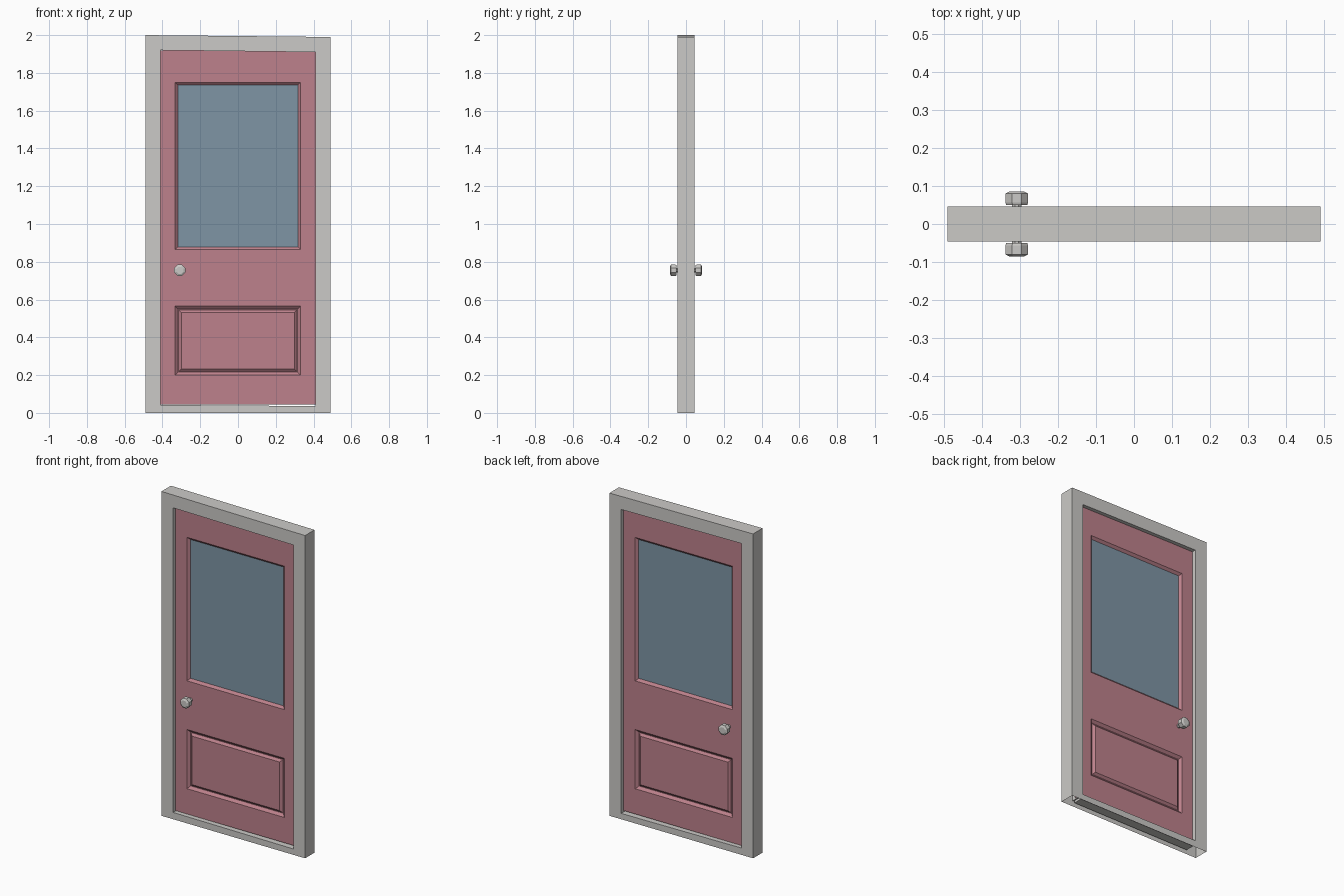
import bpy, bmesh, math
from mathutils import Matrix

if "Cube" in bpy.data.objects:
    bpy.data.objects.remove(bpy.data.objects["Cube"])


def material(name, rgb):
    m = bpy.data.materials.new(name)
    m.diffuse_color = (*rgb, 1)
    m.use_nodes = True
    m.node_tree.nodes["Principled BSDF"].inputs["Base Color"].default_value = m.diffuse_color
    return m


GREY = material("warm grey", (0.60, 0.59, 0.57))
PINK = material("dusty pink", (0.51, 0.222, 0.262))
BLUE = material("glass blue", (0.21, 0.30, 0.375))


def finish(name, bm, mat):
    bmesh.ops.remove_doubles(bm, verts=bm.verts, dist=0.0002)
    bmesh.ops.recalc_face_normals(bm, faces=bm.faces)
    me = bpy.data.meshes.new(name)
    bm.to_mesh(me)
    bm.free()
    me.materials.append(mat)
    ob = bpy.data.objects.new(name, me)
    bpy.context.collection.objects.link(ob)
    return ob


def face(bm, pts):
    return bm.faces.new([bm.verts.new(p) for p in pts])


def rect(x0, x1, z0, z1, y, inset=0):
    a, b, c, d = x0 + inset, x1 - inset, z0 + inset, z1 - inset
    return [(a, y, c), (b, y, c), (b, y, d), (a, y, d)]


def bridge(bm, a, b, skip=()):
    for i in range(4):
        if i not in skip:
            j = (i + 1) % 4
            face(bm, [a[i], a[j], b[j], b[i]])


def box(bm, x0, x1, y0, y1, z0, z1):
    a, b = rect(x0, x1, z0, z1, y0), rect(x0, x1, z0, z1, y1)
    bridge(bm, a, b)
    face(bm, a)
    face(bm, b)


# Frame: rectangular ring, open underneath, its top dropping slightly to the right
def frame_loop(y, inner):
    if inner:
        return [(-0.41, y, 0.042), (0.41, y, 0.036), (0.41, y, 1.91), (-0.41, y, 1.92)]
    return [(-0.49, y, 0), (0.49, y, 0), (0.49, y, 1.99), (-0.49, y, 2.0)]


bm = bmesh.new()
F, B = -0.046, 0.046
bridge(bm, frame_loop(F, False), frame_loop(F, True))
bridge(bm, frame_loop(B, False), frame_loop(B, True))
bridge(bm, frame_loop(F, True), frame_loop(B, True))
bridge(bm, frame_loop(F, False), frame_loop(B, False), skip=(0,))
finish("door_frame", bm, GREY)

# Underside of the sill
bm = bmesh.new()
box(bm, -0.41, 0.41, -0.03, 0.03, 0.015, 0.03)
finish("sill_underside", bm, GREY)

# Door leaf: stiles and rails, bevelled window opening, grooved lower panel
XS = [-0.412, -0.333, 0.331, 0.412]
ZS = [0.044, 0.20, 0.565, 0.865, 1.75, 1.918]
T = 0.022
bm = bmesh.new()
for s in (-1, 1):
    for i in range(3):
        for k in range(5):
            cell = (XS[i], XS[i + 1], ZS[k], ZS[k + 1])
            if i == 1 and k == 1:
                loops = [rect(*cell, s * T), rect(*cell, s * (T - 0.014), 0.016),
                         rect(*cell, s * (T - 0.014), 0.019), rect(*cell, s * (T - 0.002), 0.033)]
                for a, b in zip(loops, loops[1:]):
                    bridge(bm, a, b)
                face(bm, loops[-1])
            elif i == 1 and k == 3:
                bridge(bm, rect(*cell, s * T), rect(*cell, s * 0.008, 0.015))
            else:
                face(bm, rect(*cell, s * T))
# outer edges of the leaf
for i in range(3):
    for z in (ZS[0], ZS[-1]):
        face(bm, [(XS[i], -T, z), (XS[i + 1], -T, z), (XS[i + 1], T, z), (XS[i], T, z)])
for k in range(5):
    for x in (XS[0], XS[-1]):
        face(bm, [(x, -T, ZS[k]), (x, -T, ZS[k + 1]), (x, T, ZS[k + 1]), (x, T, ZS[k])])
finish("door_leaf", bm, PINK)

# Window glass
bm = bmesh.new()
box(bm, -0.320, 0.318, -0.0085, 0.0085, 0.878, 1.737)
finish("window_glass", bm, BLUE)

# Knobs: low-poly turned profile (radius, distance from door centre) on both sides
PROFILE = [(0.013, 0.02), (0.013, 0.050), (0.030, 0.050), (0.032, 0.056),
           (0.032, 0.080), (0.020, 0.086)]
N = 8


def ring(r, y):
    return [(-0.308 + r * math.cos((i + 0.5) * math.tau / N), y,
             0.755 + r * math.sin((i + 0.5) * math.tau / N)) for i in range(N)]


for name, s in (("front_knob", -1), ("back_knob", 1)):
    bm = bmesh.new()
    rings = [ring(r, s * y) for r, y in PROFILE]
    for a, b in zip(rings, rings[1:]):
        for i in range(N):
            j = (i + 1) % N
            face(bm, [a[i], a[j], b[j], b[i]])
    face(bm, rings[0])
    face(bm, rings[-1])
    finish(name, bm, GREY)
